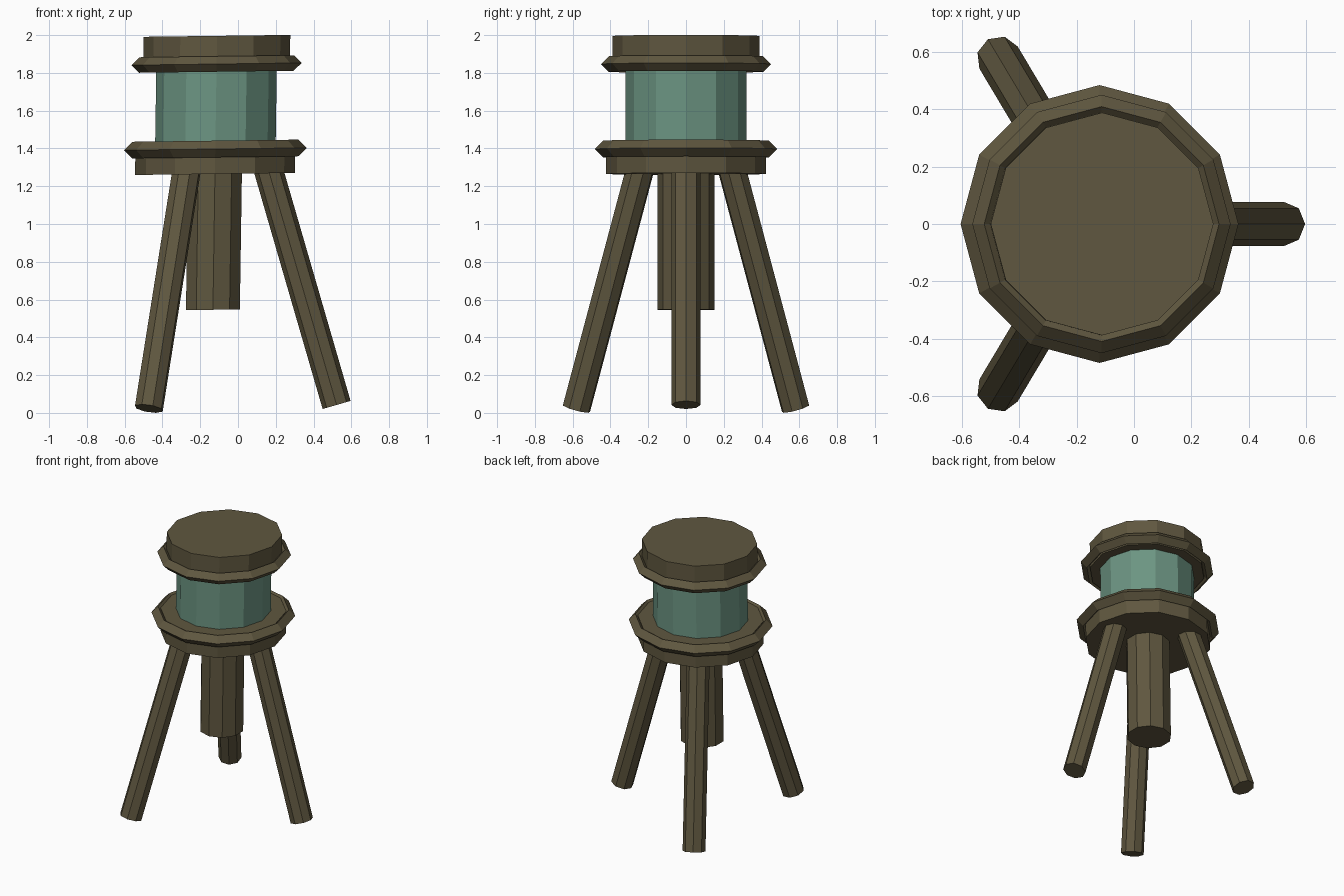
import bpy, bmesh, math
from mathutils import Vector

if "Cube" in bpy.data.objects:
    bpy.data.objects.remove(bpy.data.objects["Cube"])

CX = -0.12  # axis of the drum


def material(name, rgb):
    m = bpy.data.materials.new(name)
    m.diffuse_color = (*rgb, 1)
    m.use_nodes = True
    m.node_tree.nodes["Principled BSDF"].inputs["Base Color"].default_value = m.diffuse_color
    return m


BROWN = material("dark_brown", (0.115, 0.095, 0.05))
GREEN = material("sea_green", (0.15, 0.30, 0.225))


def finish(name, bm, mat, lean=False):
    if lean:  # the whole drum leans very slightly
        for v in bm.verts:
            x, z = v.co.x, v.co.z
            v.co.x = x + CX + 0.015 * (z - 1.4)
            v.co.z = z + 0.013 * x
    bmesh.ops.recalc_face_normals(bm, faces=bm.faces)
    me = bpy.data.meshes.new(name)
    bm.to_mesh(me)
    bm.free()
    me.materials.append(mat)
    ob = bpy.data.objects.new(name, me)
    bpy.context.collection.objects.link(ob)


def ring(bm, n, r, centre, u, v, start=0.0):
    return [bm.verts.new(centre + r * (math.cos(a) * u + math.sin(a) * v))
            for a in (start + math.tau * i / n for i in range(n))]


def bridge(bm, a, b):
    n = len(a)
    for i in range(n):
        j = (i + 1) % n
        bm.faces.new((a[i], a[j], b[j], b[i]))


def prism(bm, n, r, p0, p1, u, v, start=0.0):
    a = ring(bm, n, r, p0, u, v, start)
    b = ring(bm, n, r, p1, u, v, start)
    bridge(bm, a, b)
    bm.faces.new(a)
    bm.faces.new(b)


X, Y, Z = Vector((1, 0, 0)), Vector((0, 1, 0)), Vector((0, 0, 1))


def drum(name, n, r, z0, z1, mat, start=0.0):
    bm = bmesh.new()
    prism(bm, n, r, Z * z0, Z * z1, X, Y, start)
    finish(name, bm, mat, True)


def diamond_hoop(name, major, minor, z):
    bm = bmesh.new()
    rings = [ring(bm, 12, major + minor * dr, Z * (z + minor * dz), X, Y)
             for dr, dz in ((1, 0), (0, 1), (-1, 0), (0, -1))]
    for i in range(4):
        bridge(bm, rings[i], rings[(i + 1) % 4])
    finish(name, bm, mat=BROWN, lean=True)


# drum: base, glass-like body, cap, two hoops
drum("base", 12, 0.423, 1.265, 1.43, BROWN)
drum("body", 12, 0.319, 1.41, 1.83, GREEN)
drum("cap", 12, 0.388, 1.81, 1.996, BROWN)
diamond_hoop("lower_hoop", 0.44, 0.044, 1.397)
diamond_hoop("upper_hoop", 0.409, 0.041, 1.847)

# hanging spout below the base
drum("spout", 10, 0.15, 0.546, 1.3, BROWN, math.pi / 2)

# three splayed legs: name, direction, foot, socket
legs = (("right_leg", 0, (0.522, 0, 0.042), (0.147, 0, 1.335)),
        ("back_leg", 120, (-0.472, 0.58, 0.023), (-0.264, 0.231, 1.335)),
        ("front_leg", 240, (-0.472, -0.58, 0.023), (-0.264, -0.231, 1.335)))
for name, deg, foot, socket in legs:
    foot, socket = Vector(foot), Vector(socket)
    a = math.radians(deg)
    d = (socket - foot).normalized()
    side = Vector((-math.sin(a), math.cos(a), 0))
    out = side.cross(d).normalized()
    side = d.cross(out)
    bm = bmesh.new()
    prism(bm, 8, 0.077, foot, socket, out, side)
    finish(name, bm, BROWN)
